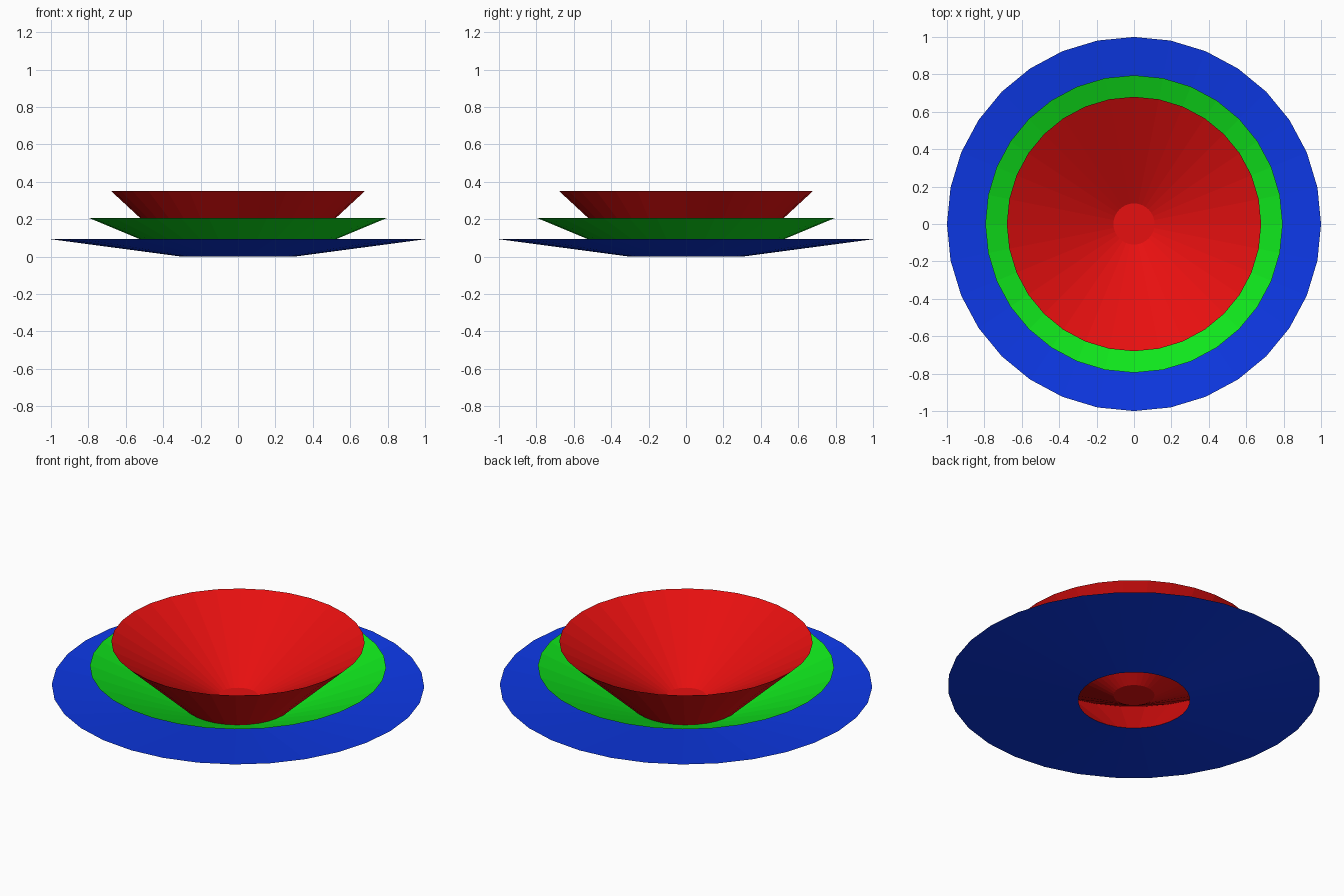
import bpy, bmesh, math

if "Cube" in bpy.data.objects:
    bpy.data.objects.remove(bpy.data.objects["Cube"])

SIDES = 32


def material(name, rgb):
    m = bpy.data.materials.new(name)
    m.diffuse_color = (*rgb, 1)
    m.use_nodes = True
    m.node_tree.nodes["Principled BSDF"].inputs["Base Color"].default_value = m.diffuse_color
    return m


def lathe(name, profile, mat, cap_end=False):
    """Spin (radius, z) points around z, optionally closing the last ring."""
    bm = bmesh.new()
    rings = []
    for r, z in profile:
        rings.append([bm.verts.new((r * math.cos(2 * math.pi * i / SIDES),
                                    r * math.sin(2 * math.pi * i / SIDES), z))
                      for i in range(SIDES)])
    for a, b in zip(rings, rings[1:]):
        for i in range(SIDES):
            j = (i + 1) % SIDES
            bm.faces.new((a[i], a[j], b[j], b[i]))
    if cap_end:
        bm.faces.new(rings[-1])
    mesh = bpy.data.meshes.new(name)
    bm.to_mesh(mesh)
    bm.free()
    mesh.materials.append(mat)
    obj = bpy.data.objects.new(name, mesh)
    bpy.context.collection.objects.link(obj)
    return obj


# Wide outer saucer and middle dish, open thin shells sharing a foot ring
lathe("outer_saucer", [(0.3, 0), (1.0, 0.093)], material("blue", (0.004, 0.04, 0.8)))
lathe("middle_dish", [(0.3, 0), (0.795, 0.206)], material("green", (0.005, 0.8, 0.012)))

# Inner bowl: outer wall up to the rim, then the inside down to a small flat disc
lathe("inner_bowl", [(0.3, 0), (0.68, 0.352), (0.11, 0.03)],
      material("red", (0.8, 0.005, 0.005)), cap_end=True)
